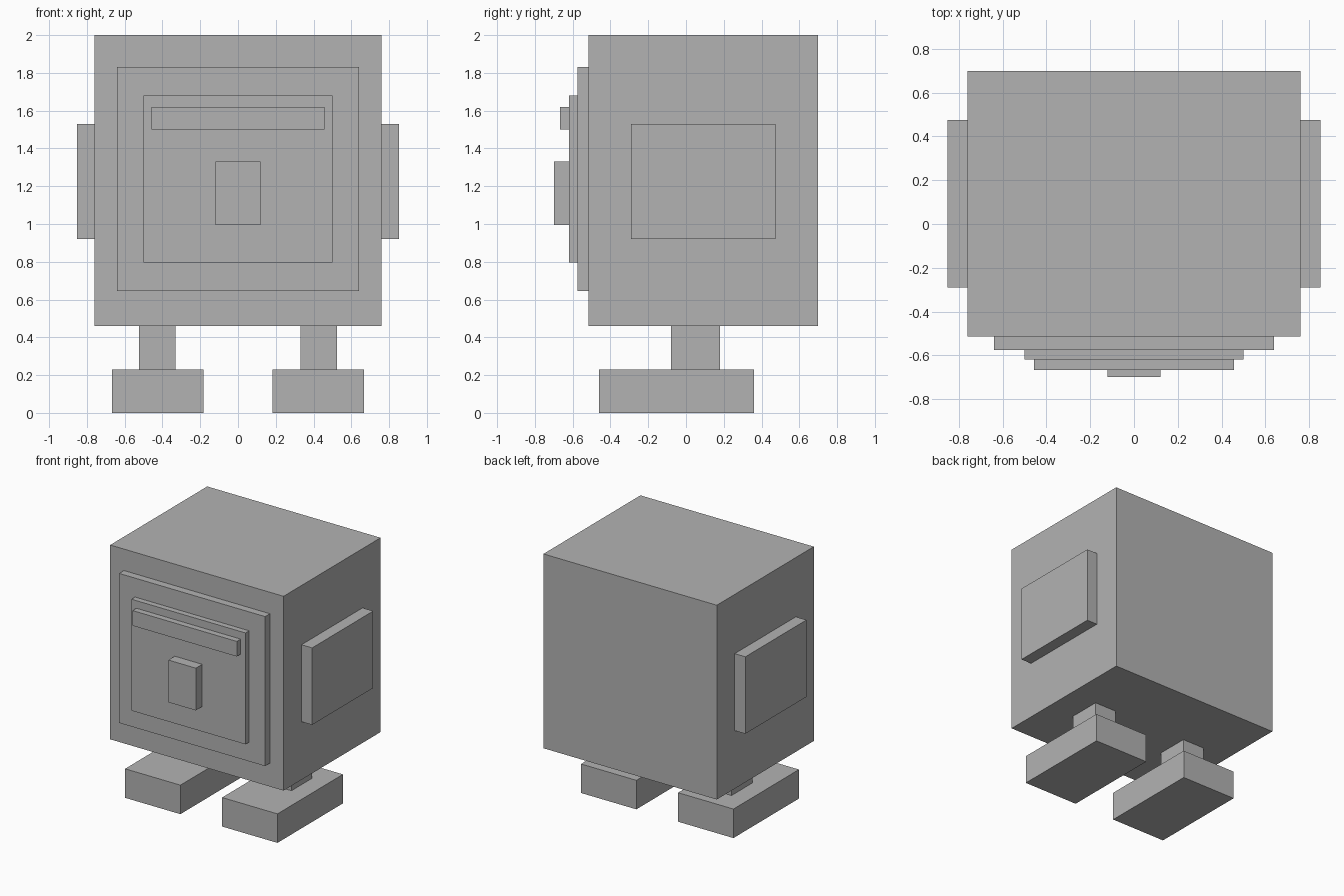
import bpy
from mathutils import Vector

cube = bpy.data.objects.get("Cube")
if cube:
    bpy.data.objects.remove(cube, do_unlink=True)

# One plain grey for the whole figure
grey = bpy.data.materials.new("plain_grey")
grey.use_nodes = True
colour = (0.45, 0.45, 0.45, 1)
grey.diffuse_color = colour
grey.node_tree.nodes["Principled BSDF"].inputs["Base Color"].default_value = colour


def block(name, x, y, z):
    """Box spanning the given (low, high) range on each axis."""
    low, high = Vector((x[0], y[0], z[0])), Vector((x[1], y[1], z[1]))
    bpy.ops.mesh.primitive_cube_add(size=1, location=(low + high) / 2)
    obj = bpy.context.object
    obj.name = name
    obj.scale = high - low
    bpy.ops.object.transform_apply(location=False, rotation=False, scale=True)
    obj.data.materials.append(grey)
    return obj


def pair(name, x, y, z):
    """Matching boxes on the left (+x) and right (-x)."""
    block("left_" + name, x, y, z)
    block("right_" + name, (-x[1], -x[0]), y, z)


BODY_FRONT = -0.515
OUTER_FRONT = -0.575
INNER_FRONT = -0.62

# Body
block("body", (-0.76, 0.76), (BODY_FRONT, 0.70), (0.46, 2.0))

# Stepped face panels, brow bar and nose
block("outer_face_panel", (-0.64, 0.64), (OUTER_FRONT, BODY_FRONT), (0.645, 1.83))
block("inner_face_panel", (-0.5, 0.5), (INNER_FRONT, OUTER_FRONT), (0.797, 1.68))
block("brow_bar", (-0.457, 0.457), (-0.668, INNER_FRONT), (1.5, 1.62))
block("nose", (-0.12, 0.12), (-0.70, INNER_FRONT), (0.995, 1.33))

# Side panels, legs and feet
pair("side_panel", (0.76, 0.853), (-0.29, 0.475), (0.92, 1.53))
pair("leg", (0.33, 0.525), (-0.08, 0.18), (0.23, 0.46))
pair("foot", (0.183, 0.668), (-0.46, 0.36), (0, 0.23))
